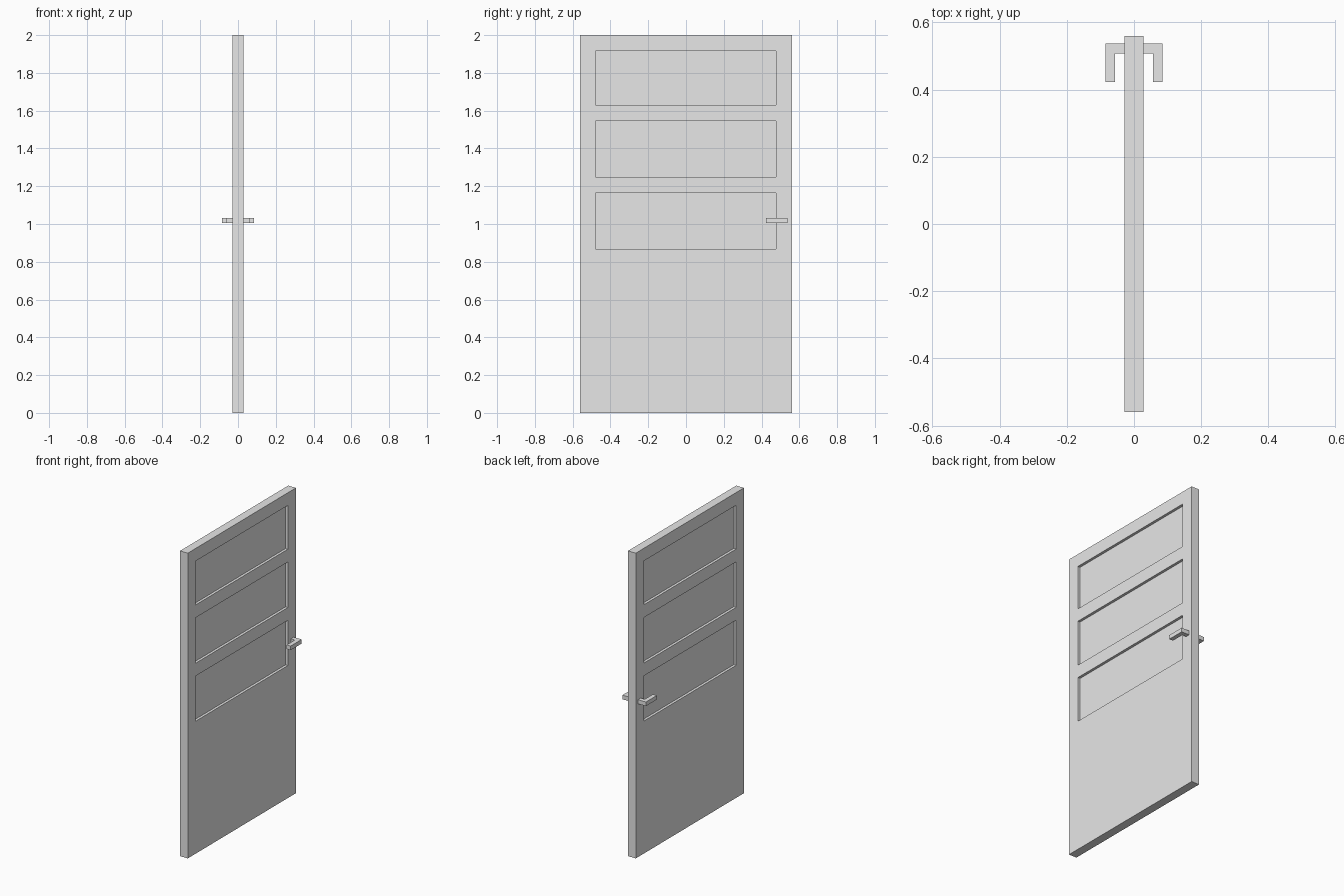
import bpy
import bmesh
from mathutils import Matrix, Vector

cube = bpy.data.objects.get("Cube")
if cube:
    bpy.data.objects.remove(cube, do_unlink=True)

HALF_T, HALF_W, HEIGHT = 0.028, 0.56, 2.0
RECESS = 0.017
PANEL_Y = (-0.48, 0.476)
PANELS_Z = [(0.868, 1.164), (1.248, 1.546), (1.63, 1.917)]

grey = bpy.data.materials.new("plain grey")
grey.use_nodes = True
grey.diffuse_color = (0.8, 0.8, 0.8, 1)
grey.node_tree.nodes["Principled BSDF"].inputs["Base Color"].default_value = grey.diffuse_color


def finish(bm, name):
    bmesh.ops.recalc_face_normals(bm, faces=bm.faces)
    mesh = bpy.data.meshes.new(name)
    bm.to_mesh(mesh)
    bm.free()
    mesh.materials.append(grey)
    obj = bpy.data.objects.new(name, mesh)
    bpy.context.collection.objects.link(obj)
    return obj


def cut(bm, axis, value):
    normal = Vector((0, 0, 0))
    normal[axis] = 1
    bmesh.ops.bisect_plane(bm, geom=bm.verts[:] + bm.edges[:] + bm.faces[:],
                           plane_co=normal * value, plane_no=normal)


# Door slab, with three panels sunk into each broad face
bm = bmesh.new()
bmesh.ops.create_cube(bm, size=1, matrix=Matrix.Translation((0, 0, HEIGHT / 2))
                      @ Matrix.Diagonal((2 * HALF_T, 2 * HALF_W, HEIGHT, 1)))
for y in PANEL_Y:
    cut(bm, 1, y)
for span in PANELS_Z:
    for z in span:
        cut(bm, 2, z)
bm.normal_update()


def is_panel(face):
    c = face.calc_center_median()
    return (abs(face.normal.x) > 0.9 and PANEL_Y[0] < c.y < PANEL_Y[1]
            and any(low < c.z < high for low, high in PANELS_Z))


bmesh.ops.inset_individual(bm, faces=[f for f in bm.faces if is_panel(f)],
                           thickness=0, depth=-RECESS)
finish(bm, "door_slab")

# L-shaped lever handle on each side, extruded upwards from its plan outline
OUTLINE = [(HALF_T, 0.537), (0.085, 0.537), (0.085, 0.423),
           (0.057, 0.423), (0.057, 0.508), (HALF_T, 0.508)]
for name, side in (("left_handle", 1), ("right_handle", -1)):
    bm = bmesh.new()
    base = bm.faces.new([bm.verts.new((side * x, y, 1.004)) for x, y in OUTLINE])
    top = bmesh.ops.extrude_face_region(bm, geom=[base])["geom"]
    bmesh.ops.translate(bm, vec=(0, 0, 0.027),
                        verts=[v for v in top if isinstance(v, bmesh.types.BMVert)])
    finish(bm, name)
